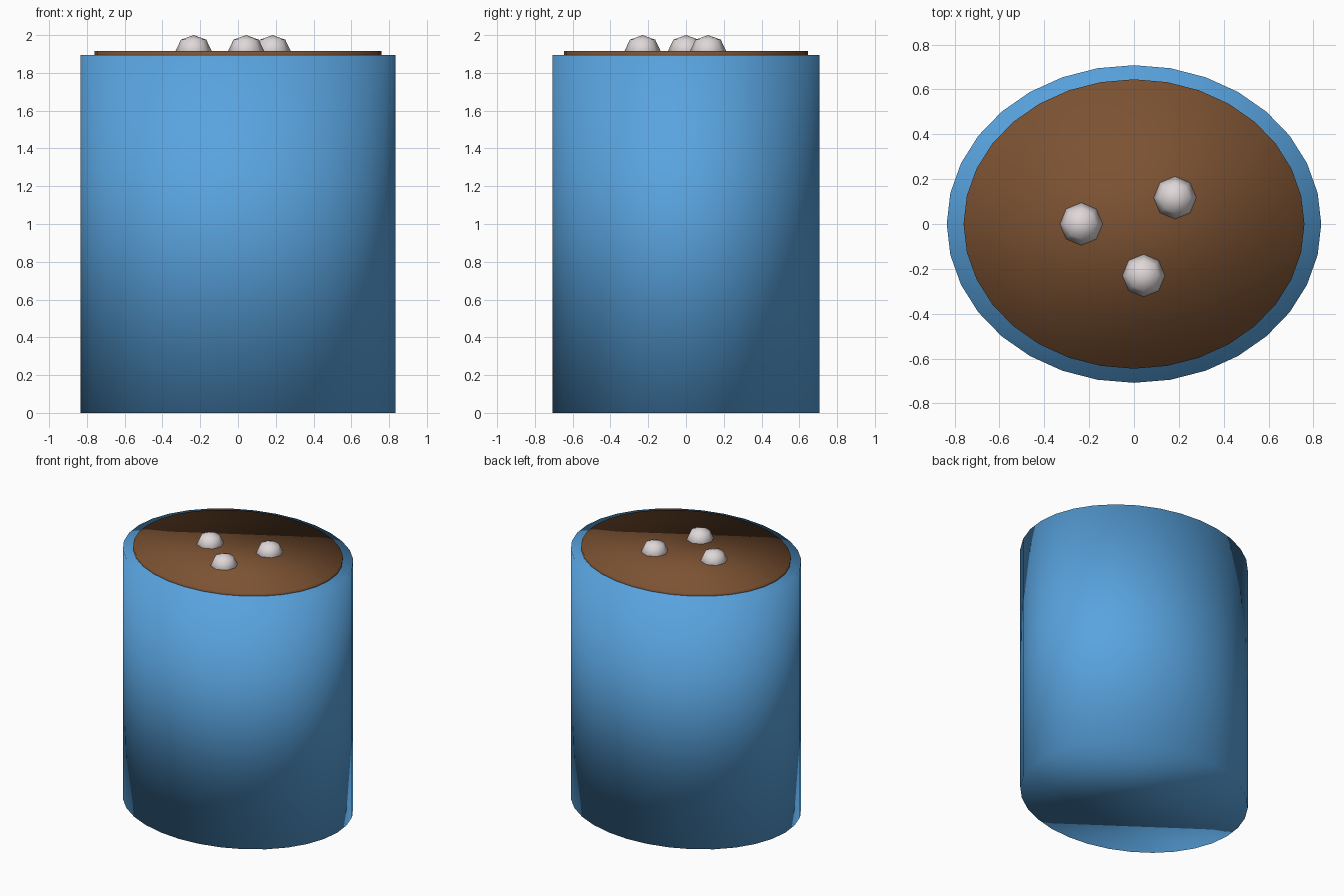
import bpy

cube = bpy.data.objects.get("Cube")
if cube:
    bpy.data.objects.remove(cube, do_unlink=True)


def make_material(name, rgb):
    mat = bpy.data.materials.new(name)
    mat.use_nodes = True
    mat.diffuse_color = (*rgb, 1)
    mat.node_tree.nodes["Principled BSDF"].inputs["Base Color"].default_value = (*rgb, 1)
    return mat


blue = make_material("mug blue", (0.10, 0.37, 0.74))
brown = make_material("cocoa brown", (0.20, 0.084, 0.032))
white = make_material("marshmallow white", (0.74, 0.68, 0.69))


def finish(name, mat, scale):
    obj = bpy.context.object
    obj.name = name
    obj.scale = scale
    bpy.ops.object.transform_apply(location=False, rotation=False, scale=True)
    bpy.ops.object.shade_smooth()
    obj.data.materials.append(mat)
    return obj


def oval_cylinder(name, mat, rx, ry, bottom, top):
    bpy.ops.mesh.primitive_cylinder_add(vertices=32, radius=1, depth=1,
                                        location=(0, 0, (bottom + top) / 2))
    return finish(name, mat, (rx, ry, top - bottom))


# Oval mug body and the drink on top
RIM, SURFACE = 1.895, 1.917
oval_cylinder("mug_body", blue, 0.835, 0.708, 0, RIM)
oval_cylinder("drink_surface", brown, 0.76, 0.645, RIM - 0.02, SURFACE)

# Marshmallows half sunk in the drink
for i, (x, y) in enumerate([(-0.235, 0), (0.183, 0.117), (0.043, -0.23)], 1):
    bpy.ops.mesh.primitive_uv_sphere_add(segments=8, ring_count=4, radius=1,
                                         location=(x, y, SURFACE))
    finish(f"marshmallow_{i}", white, (0.095, 0.095, 2 - SURFACE))
